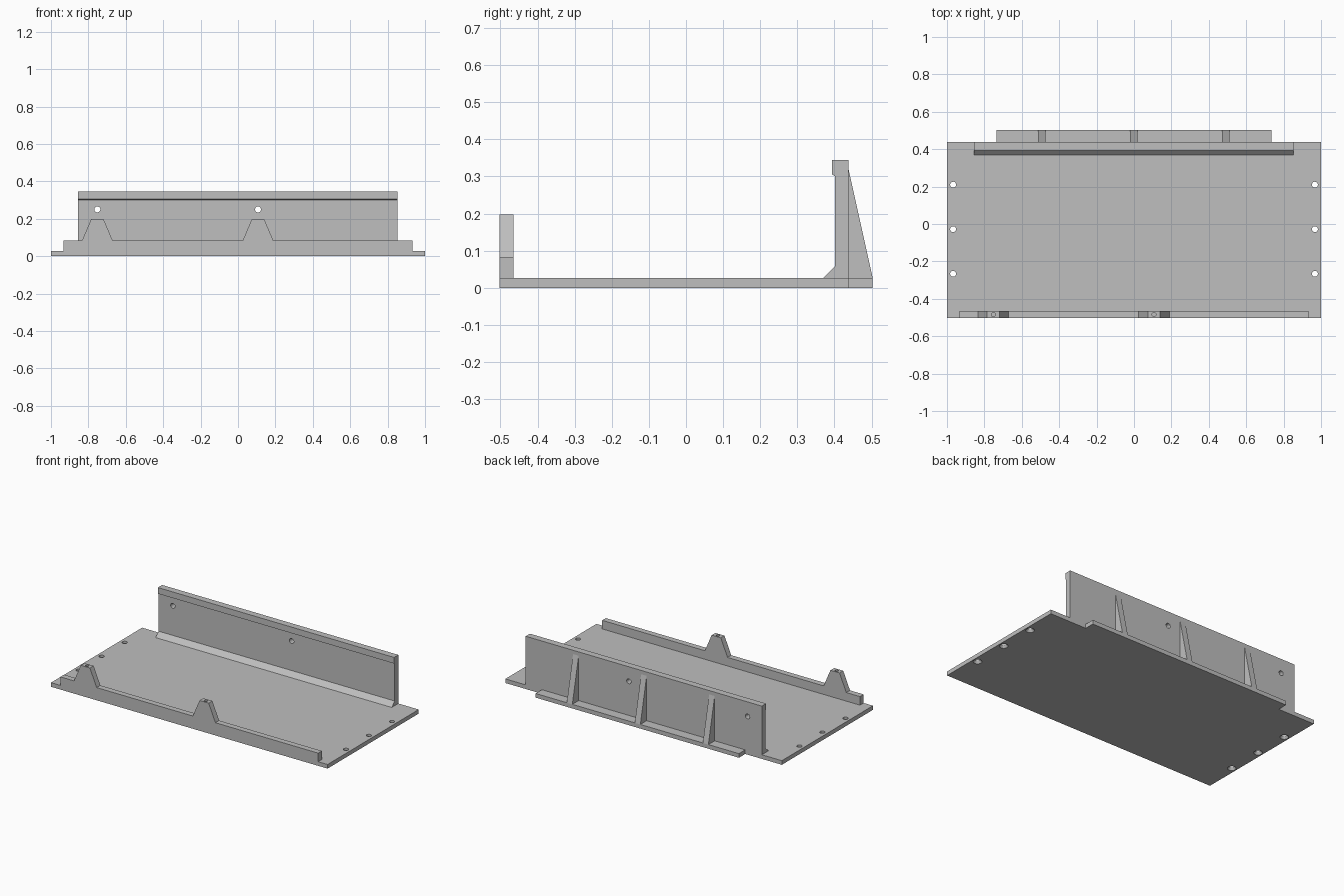
import bpy, bmesh
from mathutils import Matrix, Vector

old = bpy.data.objects.get("Cube")
if old:
    bpy.data.objects.remove(old, do_unlink=True)

grey = bpy.data.materials.new("plain grey")
grey.use_nodes = True
colour = (0.52, 0.52, 0.52, 1)
grey.diffuse_color = colour
grey.node_tree.nodes["Principled BSDF"].inputs["Base Color"].default_value = colour

AXES = {"X": lambda a, b, d: (d, a, b),
        "Y": lambda a, b, d: (a, d, b),
        "Z": lambda a, b, d: (a, b, d)}


def make_object(name, bm):
    bmesh.ops.recalc_face_normals(bm, faces=bm.faces)
    mesh = bpy.data.meshes.new(name)
    bm.to_mesh(mesh)
    bm.free()
    mesh.materials.append(grey)
    obj = bpy.data.objects.new(name, mesh)
    bpy.context.collection.objects.link(obj)
    return obj


def extrude(name, profile, axis, start, end):
    """Extrude a flat outline along one axis."""
    bm = bmesh.new()
    place = AXES[axis]
    face = bm.faces.new([bm.verts.new(place(a, b, start)) for a, b in profile])
    result = bmesh.ops.extrude_face_region(bm, geom=[face])
    new_verts = [v for v in result["geom"] if isinstance(v, bmesh.types.BMVert)]
    bmesh.ops.translate(bm, verts=new_verts, vec=Vector(place(0, 0, end - start)))
    return make_object(name, bm)


def drill(obj, centres, axis, low_radius, high_radius, depth):
    """Cut round or tapered holes along one axis."""
    bm = bmesh.new()
    turn = Matrix.Rotation(1.570796, 4, "X") if axis == "Y" else Matrix()
    for centre in centres:
        bmesh.ops.create_cone(bm, cap_ends=True, segments=24, radius1=low_radius,
                              radius2=high_radius, depth=depth,
                              matrix=Matrix.Translation(centre) @ turn)
    cutter = make_object("hole_cutter", bm)
    cutter.hide_render = True
    mod = obj.modifiers.new("holes", "BOOLEAN")
    mod.operation = "DIFFERENCE"
    mod.solver = "EXACT"
    mod.object = cutter
    bpy.context.view_layer.objects.active = obj
    bpy.ops.object.modifier_apply(modifier=mod.name)
    bpy.data.objects.remove(cutter, do_unlink=True)


FRONT, BACK, LEDGE = -0.503, 0.438, 0.503
THICK = 0.027
HOLE = 0.016
tabs = (-0.752, 0.107)

# Base plate with the narrower rear ledge
base = extrude("base_plate",
               [(-1, FRONT), (1, FRONT), (1, BACK), (0.735, BACK), (0.735, LEDGE),
                (-0.735, LEDGE), (-0.735, BACK), (-1, BACK)], "Z", 0, THICK)
spots = [(side * 0.967, y) for side in (-1, 1) for y in (0.21, -0.028, -0.266)]
drill(base, [(x, y, 0.013) for x, y in spots], "Z", HOLE, HOLE, 0.1)
# Countersinks underneath
drill(base, [(x, y, 0.004) for x, y in spots], "Z", 0.03, HOLE, 0.02)

# Rear wall with foot chamfer and overhanging top lip
wall = extrude("rear_wall",
               [(0.37, THICK), (BACK, THICK), (BACK, 0.345), (0.394, 0.345),
                (0.394, 0.305), (0.401, 0.301), (0.401, 0.057)], "X", -0.855, 0.853)
drill(wall, [(x, 0.42, 0.25) for x in tabs], "Y", HOLE, HOLE, 0.2)

# Triangular braces behind the wall
for i, x in enumerate((-0.494, -0.002, 0.49)):
    extrude(f"brace_{i + 1}", [(BACK, THICK), (LEDGE, THICK), (BACK, 0.32)],
            "X", x - 0.02, x + 0.02)

# Front rail with two raised tabs
outline = [(-0.933, THICK), (-0.933, 0.083)]
for x in tabs:
    outline += [(x - 0.082, 0.083), (x - 0.033, 0.198),
                (x + 0.033, 0.198), (x + 0.082, 0.083)]
outline += [(0.932, 0.083), (0.932, THICK)]
rail = extrude("front_rail", outline, "Y", FRONT, -0.465)
drill(rail, [(x, -0.484, 0.18) for x in tabs], "Z", 0.011, 0.011, 0.1)
